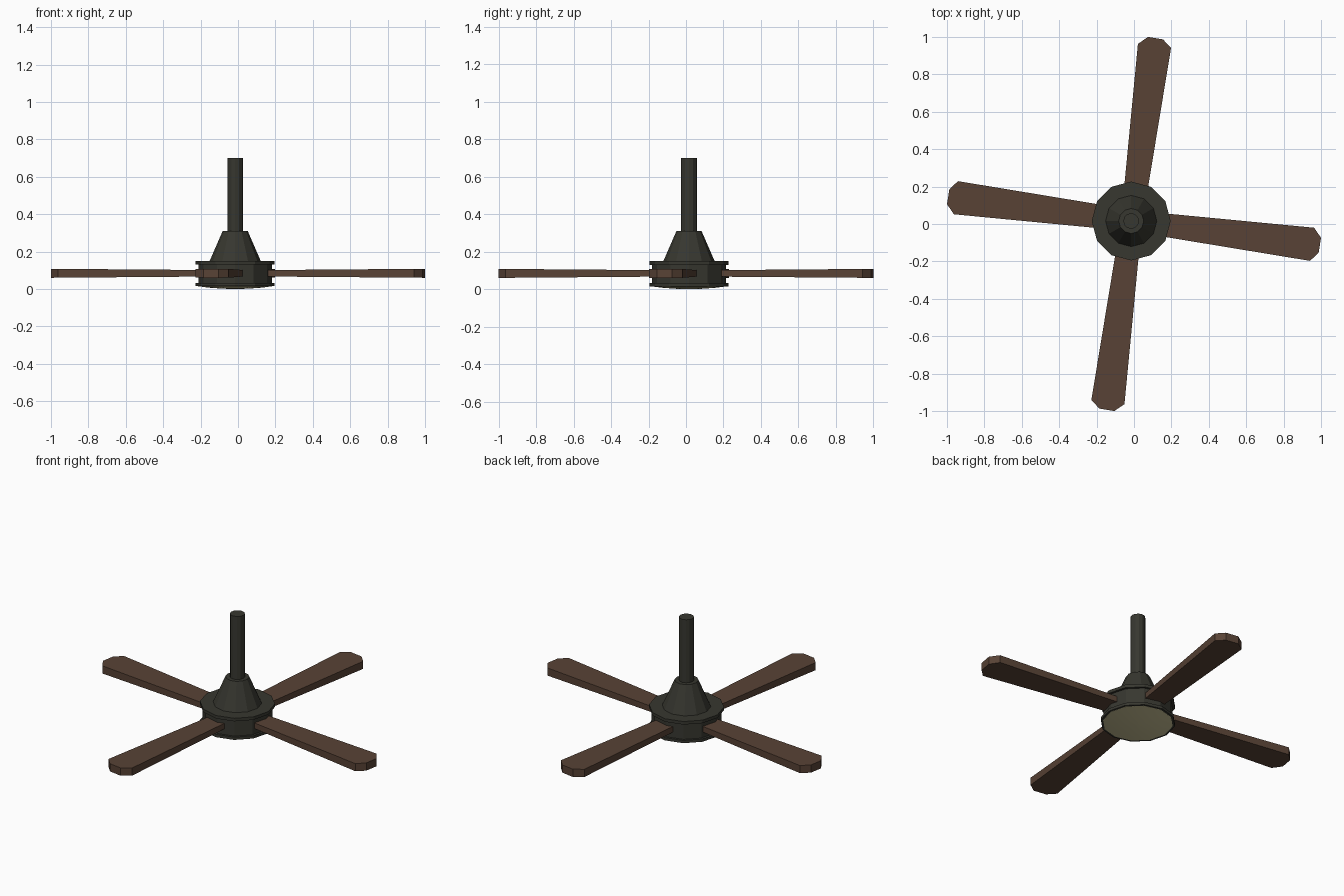
import bpy, bmesh
from math import pi, cos, sin
from mathutils import Matrix, Vector

cube = bpy.data.objects.get("Cube")
if cube:
    bpy.data.objects.remove(cube, do_unlink=True)

HUB = Vector((-0.015, 0.016, 0))


def material(name, rgb):
    m = bpy.data.materials.new(name)
    m.use_nodes = True
    m.diffuse_color = (*rgb, 1)
    m.node_tree.nodes["Principled BSDF"].inputs["Base Color"].default_value = (*rgb, 1)
    return m


dark_metal = material("dark metal", (0.038, 0.038, 0.029))
wood = material("brown wood", (0.098, 0.055, 0.036))
glass = material("cream glass", (0.58, 0.53, 0.3))


def finish(name, bm, mat):
    bmesh.ops.recalc_face_normals(bm, faces=bm.faces)
    mesh = bpy.data.meshes.new(name)
    bm.to_mesh(mesh)
    bm.free()
    mesh.materials.append(mat)
    obj = bpy.data.objects.new(name, mesh)
    bpy.context.collection.objects.link(obj)
    return obj


def turned(name, profile, mat, sides=12):
    """Closed solid turned about the hub axis from (radius, height) points."""
    bm = bmesh.new()
    rings = []
    for r, z in profile:
        rings.append([bm.verts.new(HUB + Vector((r * cos(2 * pi * i / sides),
                                                 r * sin(2 * pi * i / sides), z)))
                      for i in range(sides)])
    for low, high in zip(rings, rings[1:]):
        for i in range(sides):
            j = (i + 1) % sides
            bm.faces.new((low[i], low[j], high[j], high[i]))
    bm.faces.new(rings[0])
    bm.faces.new(rings[-1])
    return finish(name, bm, mat)


# Motor housing with two flanges, canopy cone and hanging rod
turned("motor_housing", [(0.211, 0.015), (0.211, 0.032), (0.197, 0.032),
                         (0.197, 0.13), (0.211, 0.13), (0.211, 0.149)], dark_metal)
turned("canopy", [(0.137, 0.14), (0.137, 0.149), (0.067, 0.31)], dark_metal)
turned("rod", [(0.042, 0.3), (0.042, 0.7)], dark_metal)

# Shallow glass bowl under the housing
bowl = turned("light_bowl", [(0.01, 0), (0.07, 0.002), (0.14, 0.007),
                             (0.198, 0.0145), (0.198, 0.02)], glass)
for p in bowl.data.polygons:
    p.use_smooth = p.normal.z < -0.5

# Tapered blades with clipped tips, slightly thicker towards the tip
OUTLINE = [(0.14, 0.043), (0.963, -0.036), (1.0, -0.09),
           (0.987, -0.17), (0.941, -0.213), (0.14, -0.081)]


def blade(name, angle, pivot):
    bm = bmesh.new()
    layers = []
    for side in (-1, 1):
        layers.append([bm.verts.new((x, y, 0.084 + side * (0.016 + 0.008 * x)))
                       for x, y in OUTLINE])
    bottom, top = layers
    bm.faces.new(bottom)
    bm.faces.new(top)
    for i in range(len(OUTLINE)):
        j = (i + 1) % len(OUTLINE)
        bm.faces.new((bottom[i], bottom[j], top[j], top[i]))
    bm.transform(Matrix.Translation(pivot) @ Matrix.Rotation(angle, 4, 'Z'))
    finish(name, bm, wood)


for k, side in enumerate(("left", "back", "right", "front")):
    pivot = Vector((0, HUB.y, 0)) if k % 2 == 0 else Vector((HUB.x, 0, 0))
    blade(side + "_blade", k * pi / 2, pivot)
